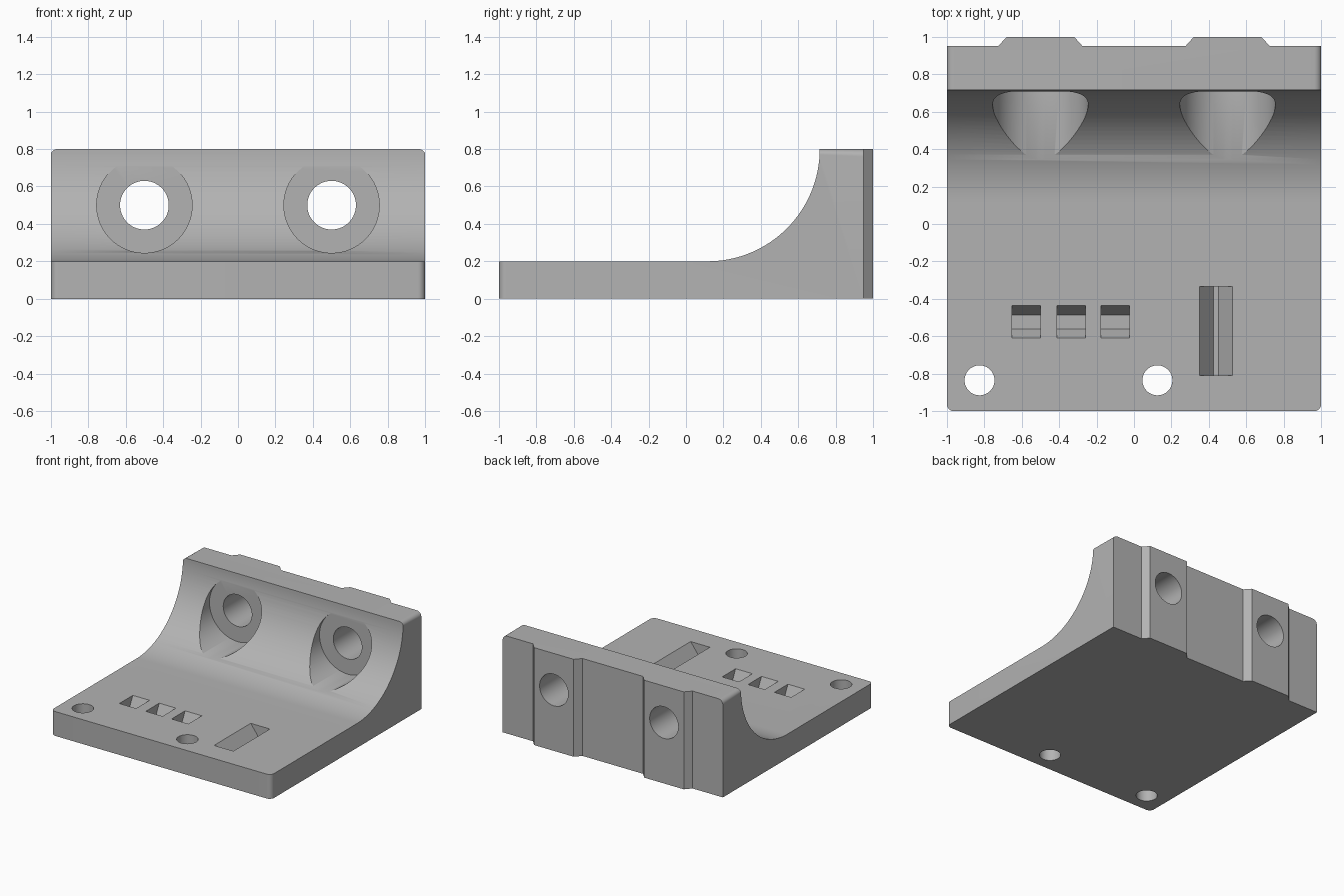
import bpy, bmesh, math
from mathutils import Matrix

if "Cube" in bpy.data.objects:
    bpy.data.objects.remove(bpy.data.objects["Cube"], do_unlink=True)

grey = bpy.data.materials.new("plain grey")
grey.use_nodes = True
colour = (0.45, 0.45, 0.45, 1)
grey.diffuse_color = colour
grey.node_tree.nodes["Principled BSDF"].inputs["Base Color"].default_value = colour


def make_object(name, bm):
    bmesh.ops.recalc_face_normals(bm, faces=bm.faces)
    mesh = bpy.data.meshes.new(name)
    bm.to_mesh(mesh)
    bm.free()
    mesh.materials.append(grey)
    obj = bpy.data.objects.new(name, mesh)
    bpy.context.collection.objects.link(obj)
    return obj


def prism(points, start, end):
    """Sweep a closed outline of 3D points along one vector."""
    bm = bmesh.new()
    face = bm.faces.new([bm.verts.new([p + s for p, s in zip(pt, start)]) for pt in points])
    moved = bmesh.ops.extrude_face_region(bm, geom=[face])["geom"]
    bmesh.ops.translate(bm, verts=[v for v in moved if isinstance(v, bmesh.types.BMVert)],
                        vec=[e - s for s, e in zip(start, end)])
    return bm


def cylinder(name, centre, radius, depth, along_y=False):
    bm = bmesh.new()
    turn = Matrix.Rotation(math.pi / 2 if along_y else 0, 4, "X")
    bmesh.ops.create_cone(bm, cap_ends=True, segments=64, radius1=radius, radius2=radius,
                          depth=depth, matrix=Matrix.Translation(centre) @ turn)
    return make_object(name, bm)


def combine(target, tool, operation):
    mod = target.modifiers.new(tool.name, "BOOLEAN")
    mod.operation, mod.solver, mod.object = operation, "EXACT", tool
    tool.hide_render = True
    bpy.context.view_layer.objects.active = target
    bpy.ops.object.modifier_apply(modifier=mod.name)
    bpy.data.objects.remove(tool, do_unlink=True)


# Base plate and back wall: one side profile with a concave fillet
BACK, TOP, PLATE, R = 0.95, 0.8, 0.2, 0.6
profile = [(0, -1, 0), (0, BACK, 0), (0, BACK, TOP)]
for i in range(33):
    a = math.pi / 2 * i / 32
    profile.append((0, 0.115 + R * math.cos(a), TOP - R * math.sin(a)))
profile.append((0, -1, PLATE))
bm = prism(profile, (-1, 0, 0), (1, 0, 0))


# Rounded front corners and rounded top corners of the wall
def is_corner(edge):
    a, b = (v.co for v in edge.verts)
    front = a.y < -0.99 and b.y < -0.99 and abs(a.z - b.z) > 0.1
    top = min(a.z, b.z) > TOP - 0.001 and abs(a.y - b.y) > 0.1
    return front or top


bmesh.ops.bevel(bm, geom=[e for e in bm.edges if is_corner(e)], offset=0.04,
                segments=8, profile=0.5, affect="EDGES")
bracket = make_object("bracket", bm)

# Locating rails on the back, each with a counterbored bolt hole
for side in (-1, 1):
    x = side * 0.5
    outline = [(x - 0.225, BACK, 0), (x - 0.18, 1, 0), (x + 0.18, 1, 0), (x + 0.225, BACK, 0)]
    rail = make_object("back_rail", prism(outline, (0, 0, 0), (0, 0, TOP)))
    combine(bracket, rail, "UNION")
    combine(bracket, cylinder("counterbore", (x, 0.208, 0.5), 0.255, 1, True), "DIFFERENCE")
    combine(bracket, cylinder("bolt_hole", (x, 0.8, 0.5), 0.13, 1, True), "DIFFERENCE")

# Holes through the plate
for x in (-0.825, 0.125):
    combine(bracket, cylinder("plate_hole", (x, -0.835, 0.1), 0.08, 0.5), "DIFFERENCE")


# Pocket section: sloping sides down to a flat floor, cut open above the plate
def trough(low, high, slope, depth):
    floor = PLATE - depth
    return [(low, PLATE + 0.02), (low, PLATE), (low + slope, floor),
            (high - slope, floor), (high, PLATE), (high, PLATE + 0.02)]


# Three small pockets running along x
for x in (-0.575, -0.335, -0.1):
    section = [(x, y, z) for y, z in trough(-0.61, -0.435, 0.05, 0.1)]
    combine(bracket, make_object("small_pocket", prism(section, (-0.076, 0, 0), (0.076, 0, 0))),
            "DIFFERENCE")

# One long pocket running along y
section = [(x, 0, z) for x, z in trough(0.35, 0.525, 0.075, 0.1)]
combine(bracket, make_object("long_pocket", prism(section, (0, -0.81, 0), (0, -0.335, 0))),
        "DIFFERENCE")

bpy.ops.object.select_all(action="DESELECT")
bracket.select_set(True)
bpy.context.view_layer.objects.active = bracket
bpy.ops.object.shade_smooth_by_angle(angle=math.radians(30))
